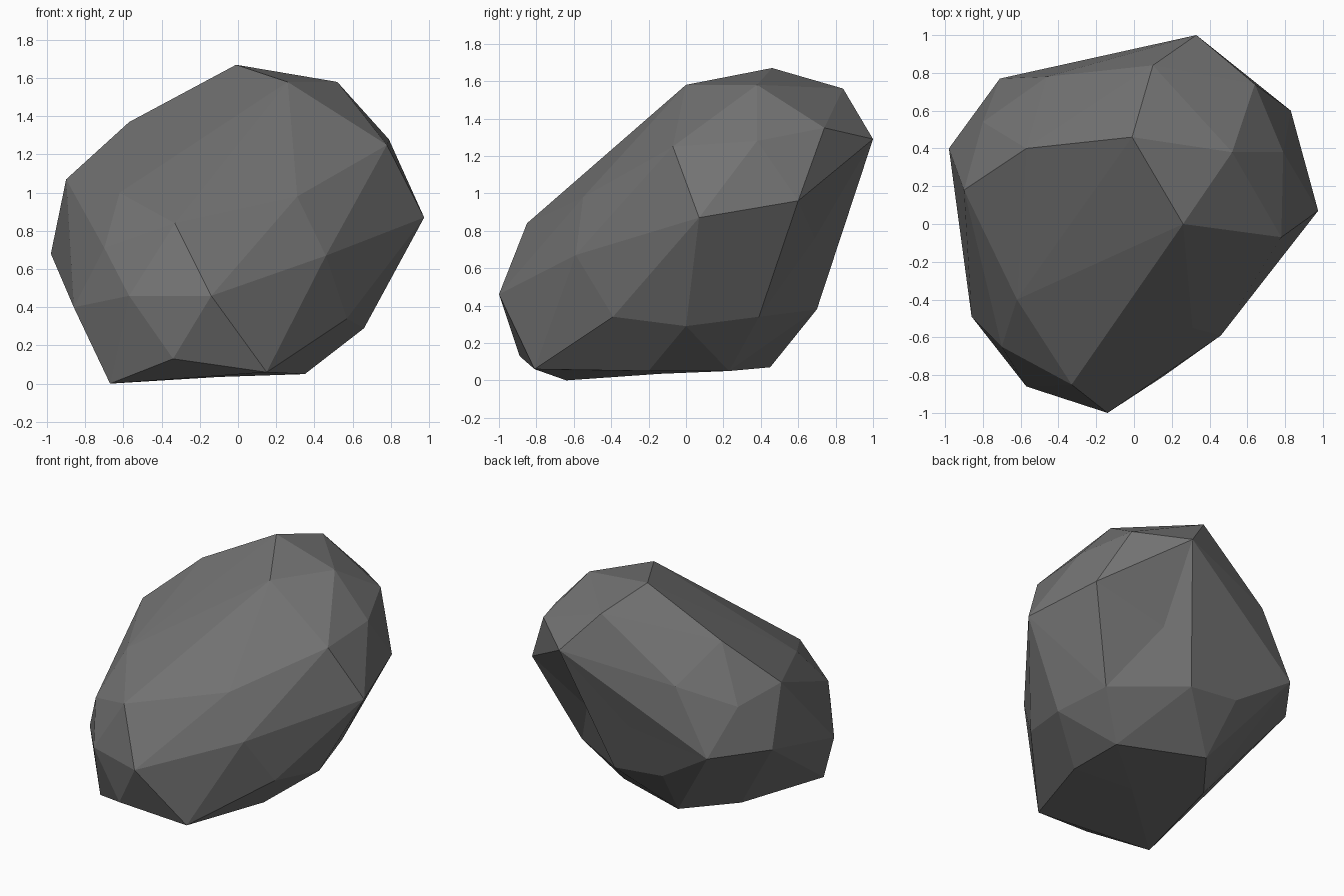
import bpy, bmesh
from mathutils import Vector
from mathutils.bvhtree import BVHTree

if "Cube" in bpy.data.objects:
    bpy.data.objects.remove(bpy.data.objects["Cube"])

# Corner points of the boulder
CORNERS = [
    # crown
    (-.01, .46, 1.67), (.26, 0, 1.58), (.52, .38, 1.58), (.10, .84, 1.56), (-.57, .40, 1.37),
    (.64, .74, 1.35), (.33, 1.0, 1.29), (.79, .38, 1.28), (.78, -.07, 1.25),
    # front and left flank
    (.46, -.59, .67), (-.14, -1.0, .46), (-.33, -.85, .84), (-.57, -.86, .46),
    (-.62, -.40, 1.0), (-.70, -.65, .71), (-.86, -.49, .40), (-.98, .40, .68), (-.90, .18, 1.07),
    # right flank and back
    (.975, .07, .87), (.83, .60, .96), (-.46, .78, 1.15),
    (-.80, .54, 1.0), (-.71, .77, .68), (-.30, .70, .42), (.09, .70, .38), (.57, .39, .34),
    (.66, 0, .29), (.57, -.39, .34),
    # underside
    (-.34, -.89, .13), (.15, -.81, .06), (-.67, -.64, 0), (.35, -.20, .05), (.345, .23, .05),
    (-.25, .45, .07),
]
# Shallow chips and hollows: front, back (two), underside (two)
HOLLOWS = [(.31, -.55, .98), (.32, .69, .76), (-.11, .82, .78), (-.52, .10, .055), (-.10, -.14, .035)]
CENTRE = Vector((0, 0, .8))


def rounded(c):
    d = Vector(c) - CENTRE
    return d.normalized() * d.length ** .8


def wrap(pairs):
    """Hull of the wrapped positions; returns the bmesh and each vertex's true place."""
    bm = bmesh.new()
    home = {bm.verts.new(p): Vector(c) for p, c in pairs}
    bmesh.ops.convex_hull(bm, input=list(bm.verts))
    return bm, home


# First hull measures where each hollow lies; lift it just outside so it joins the surface
pairs = [(rounded(c), c) for c in CORNERS]
first, _ = wrap(pairs)
tree = BVHTree.FromBMesh(first)
for c in HOLLOWS:
    d = (Vector(c) - CENTRE).normalized()
    hit = tree.ray_cast(Vector((0, 0, 0)), d)[3]
    pairs.append((d * max(hit * 1.05, rounded(c).length), c))
first.free()

# Second hull gives the facets; then every corner moves to its true place
bm, home = wrap(pairs)
for v in bm.verts:
    v.co = home[v]
bmesh.ops.delete(bm, geom=[v for v in bm.verts if not v.link_faces], context='VERTS')
bmesh.ops.recalc_face_normals(bm, faces=list(bm.faces))

mesh = bpy.data.meshes.new("boulder")
bm.to_mesh(mesh)
bm.free()

stone = bpy.data.materials.new("dark_grey_stone")
stone.diffuse_color = (.17, .17, .17, 1)
stone.use_nodes = True
stone.node_tree.nodes["Principled BSDF"].inputs["Base Color"].default_value = stone.diffuse_color
mesh.materials.append(stone)
boulder = bpy.data.objects.new("boulder", mesh)
bpy.context.collection.objects.link(boulder)
